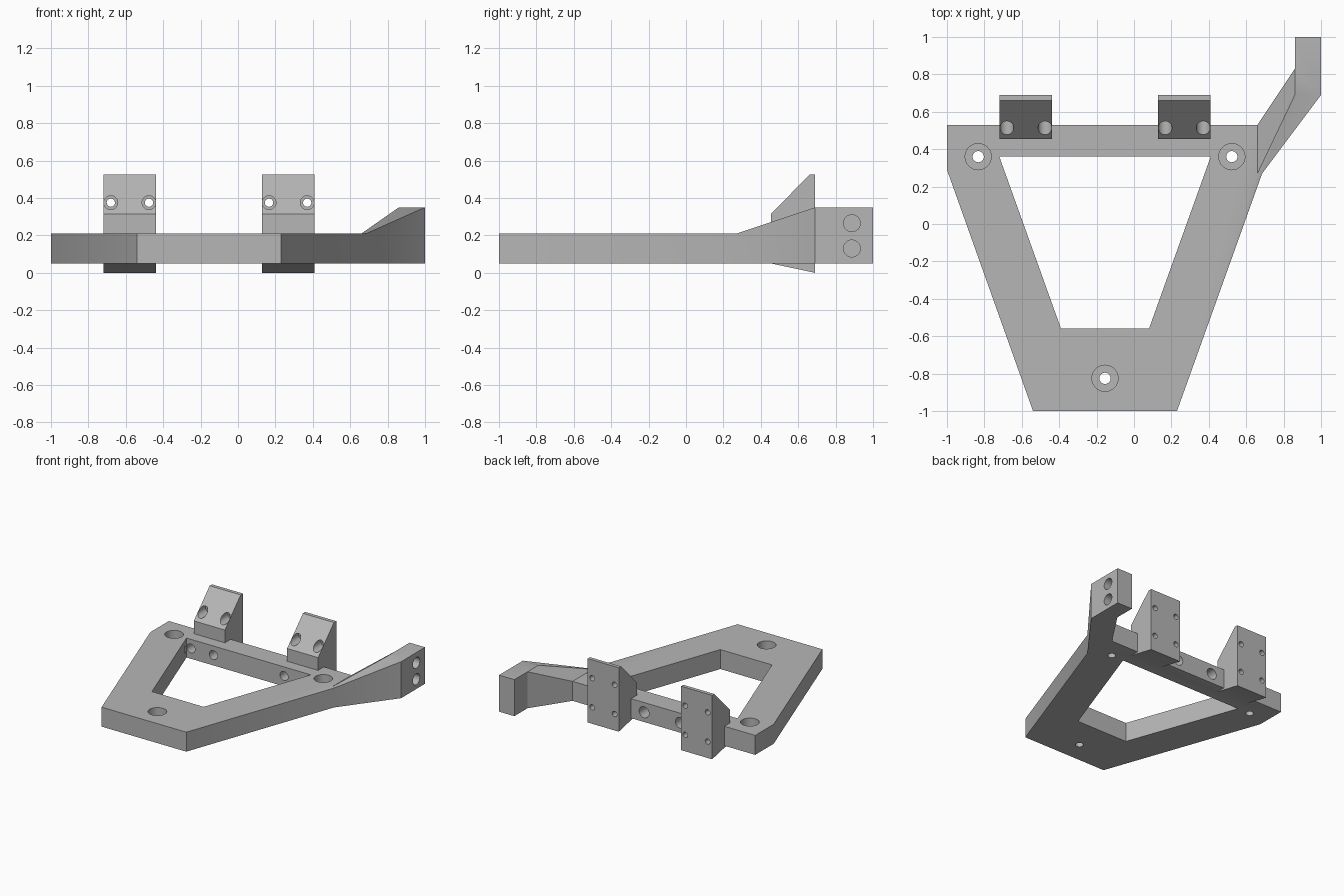
import bpy, bmesh, math
from mathutils import Vector

if "Cube" in bpy.data.objects:
    bpy.data.objects.remove(bpy.data.objects["Cube"])

grey = bpy.data.materials.new("grey")
grey.diffuse_color = (0.47, 0.47, 0.47, 1)
grey.use_nodes = True
grey.node_tree.nodes["Principled BSDF"].inputs["Base Color"].default_value = grey.diffuse_color


def add_object(name, bm):
    bmesh.ops.recalc_face_normals(bm, faces=bm.faces)
    mesh = bpy.data.meshes.new(name)
    bm.to_mesh(mesh)
    bm.free()
    mesh.materials.append(grey)
    ob = bpy.data.objects.new(name, mesh)
    bpy.context.collection.objects.link(ob)
    return ob


def prism(name, points, sweep):
    """Extrude a closed 3D outline along a vector."""
    bm = bmesh.new()
    face = bm.faces.new([bm.verts.new(p) for p in points])
    ext = bmesh.ops.extrude_face_region(bm, geom=[face], use_keep_orig=True)
    verts = [g for g in ext["geom"] if isinstance(g, bmesh.types.BMVert)]
    bmesh.ops.translate(bm, verts=verts, vec=sweep)
    return add_object(name, bm)


def hull(name, points):
    bm = bmesh.new()
    bmesh.ops.convex_hull(bm, input=[bm.verts.new(p) for p in points])
    return add_object(name, bm)


def rod(start, end, radius):
    """Cylinder between two points, used as a drill."""
    start, end = Vector(start), Vector(end)
    bm = bmesh.new()
    bmesh.ops.create_cone(bm, cap_ends=True, segments=32, radius1=radius,
                          radius2=radius, depth=(end - start).length)
    ob = add_object("drill", bm)
    ob.data.transform((end - start).to_track_quat('Z', 'Y').to_matrix().to_4x4())
    ob.location = (start + end) / 2
    return ob


def combine(target, tool, operation):
    """Apply a boolean and remove the tool object."""
    tool.hide_render = True
    bpy.context.view_layer.update()
    mod = target.modifiers.new("bool", 'BOOLEAN')
    mod.operation, mod.solver, mod.object = operation, 'EXACT', tool
    bpy.context.view_layer.objects.active = target
    bpy.ops.object.modifier_apply(modifier=mod.name)
    bpy.data.objects.remove(tool)


LOW, TOP, ARM_TOP = 0.05, 0.21, 0.35

# Trapezoid frame with its open centre
outline = [(-1, 0.53), (-1, 0.29), (-0.54, -1), (0.23, -1),
           (0.685, 0.27), (0.66, 0.27), (0.66, 0.53)]
opening = [(-0.72, 0.36), (-0.39, -0.56), (0.08, -0.56), (0.41, 0.36)]
frame = prism("mount_frame", [(x, y, LOW) for x, y in outline], (0, 0, TOP - LOW))
combine(frame, prism("opening", [(x, y, 0) for x, y in opening], (0, 0, 0.4)),
        'DIFFERENCE')

# Flared arm and its end block
root = [(0.66, 0.53), (0.66, 0.27), (0.685, 0.27)]
tip = [(0.86, 0.83), (0.86, 0.69), (1, 0.69)]
arm = hull("arm", [(x, y, z) for pts, top in ((root, TOP), (tip, ARM_TOP))
                   for x, y in pts for z in (LOW, top)])
block = hull("end_block", [(x, y, z) for x in (0.86, 1) for y in (0.69, 1)
                           for z in (LOW, ARM_TOP)])
combine(arm, block, 'UNION')
combine(frame, arm, 'UNION')

# Two wedge brackets on the rear rail
profile = [(0.69, 0), (0.69, 0.525), (0.66, 0.525), (0.455, 0.315), (0.455, 0.05)]
for x in (-0.72, 0.128):
    bracket = prism("bracket", [(x, y, z) for y, z in profile], (0.282, 0, 0))
    combine(frame, bracket, 'UNION')

drills = []
# Counterbored vertical holes in the frame corners
for x, y in ((-0.833, 0.36), (0.523, 0.36), (-0.155, -0.825)):
    drills += [((x, y, 0.10), (x, y, 0.3), 0.07), ((x, y, 0), (x, y, 0.2), 0.03)]
# Counterbored screw holes through the brackets
for x in (-0.68, -0.476, 0.166, 0.37):
    for z in (0.375, 0.135):
        drills += [((x, 0.3, z), (x, 0.6, z), 0.037), ((x, 0.5, z), (x, 0.8, z), 0.022)]
# Blind holes in the back of the rail
for x in (-0.32, 0.01):
    drills.append(((x, 0.43, 0.13), (x, 0.6, 0.13), 0.045))
# Blind holes in the end block
for z in (0.13, 0.265):
    drills.append(((0.9, 0.887, z), (1.1, 0.887, z), 0.045))
for start, end, radius in drills:
    combine(frame, rod(start, end, radius), 'DIFFERENCE')

# Round bores smooth, flat faces crisp
bpy.ops.object.select_all(action='DESELECT')
frame.select_set(True)
bpy.context.view_layer.objects.active = frame
bpy.ops.object.shade_smooth_by_angle(angle=math.radians(20))
